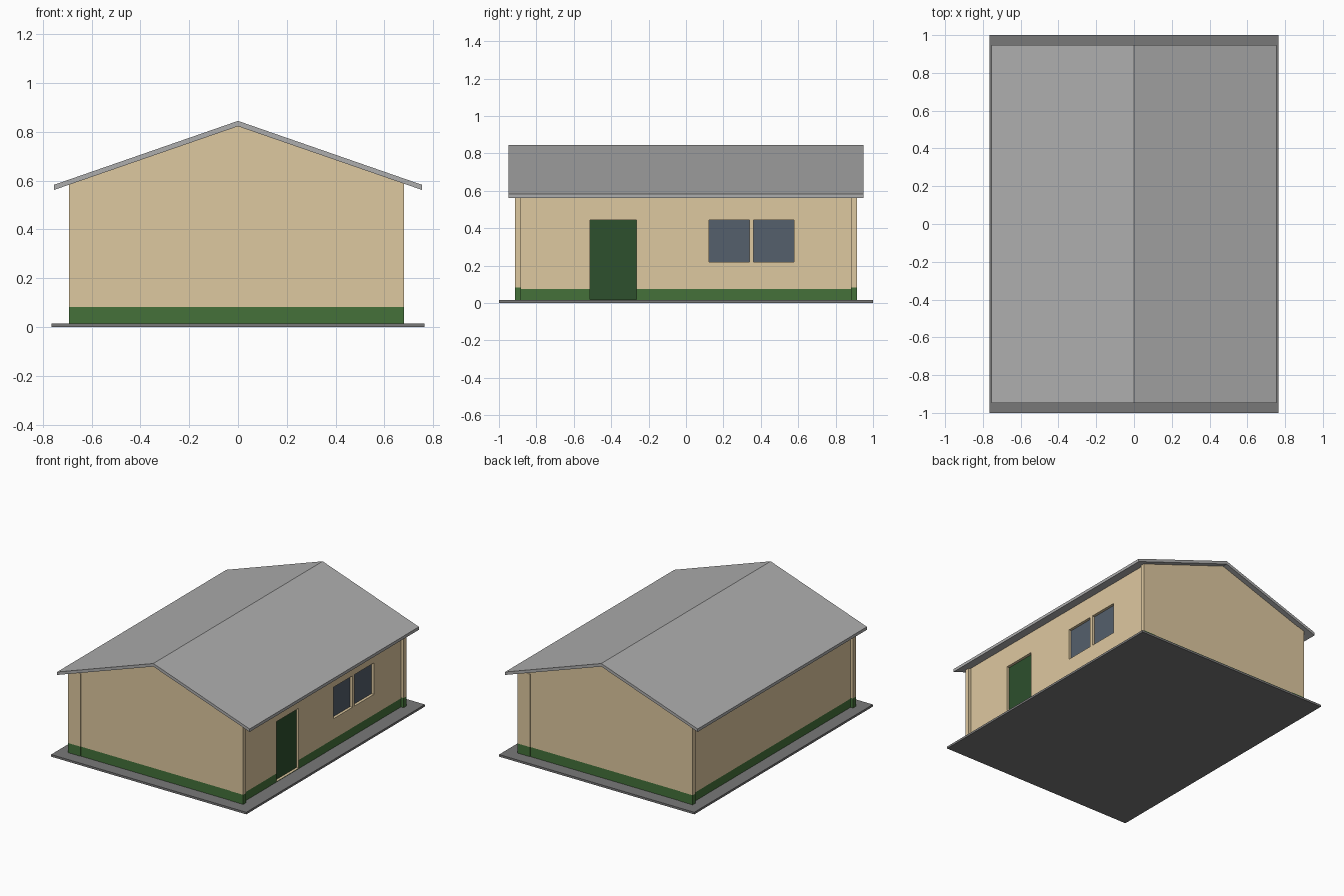
import bpy, bmesh

if "Cube" in bpy.data.objects:
    bpy.data.objects.remove(bpy.data.objects["Cube"])


def material(name, rgb):
    m = bpy.data.materials.new(name)
    m.diffuse_color = (*rgb, 1)
    m.use_nodes = True
    m.node_tree.nodes["Principled BSDF"].inputs["Base Color"].default_value = m.diffuse_color
    return m


TAN = material("plaster", (0.73, 0.58, 0.35))
GREEN = material("skirting_green", (0.058, 0.165, 0.042))
DOOR = material("door_green", (0.026, 0.08, 0.026))
GLASS = material("window_glass", (0.09, 0.115, 0.15))
ROOF = material("roof_grey", (0.42, 0.42, 0.42))
SLAB = material("slab_grey", (0.19, 0.19, 0.19))


def prism(name, profile, y0, y1, mat, band=None):
    """Extrude an xz profile along y; faces below `band` become green."""
    bm = bmesh.new()
    face = bm.faces.new([bm.verts.new((x, y0, z)) for x, z in profile])
    ext = bmesh.ops.extrude_face_region(bm, geom=[face])["geom"]
    verts = [v for v in ext if isinstance(v, bmesh.types.BMVert)]
    bmesh.ops.translate(bm, verts=verts, vec=(0, y1 - y0, 0))
    if band:
        bmesh.ops.bisect_plane(bm, geom=bm.verts[:] + bm.edges[:] + bm.faces[:],
                               plane_co=(0, 0, band), plane_no=(0, 0, 1))
        for f in bm.faces:
            if f.calc_center_median().z < band:
                f.material_index = 1
    bmesh.ops.recalc_face_normals(bm, faces=bm.faces)
    mesh = bpy.data.meshes.new(name)
    bm.to_mesh(mesh)
    bm.free()
    mesh.materials.append(mat)
    if band:
        mesh.materials.append(GREEN)
    ob = bpy.data.objects.new(name, mesh)
    bpy.context.collection.objects.link(ob)
    return ob


def box(name, x0, x1, y0, y1, z0, z1, mat, band=None):
    return prism(name, [(x0, z0), (x1, z0), (x1, z1), (x0, z1)], y0, y1, mat, band)


BASE = 0.015
WL, WR = -0.672, 0.661          # side wall planes
PL, PR = -0.692, 0.681          # outer faces of the corner pillars
RIDGE, SLOPE = 0.823, 0.346     # underside of the roof


def under(x):
    return RIDGE - SLOPE * abs(x)


# Ground slab
box("ground_slab", -0.765, 0.765, -1, 1, 0, BASE, SLAB)

# Roof: folded sheet with vertical eave ends
e = 0.755
prism("roof", [(-e, under(e)), (0, RIDGE), (e, under(e)),
               (e, under(e) + 0.021), (0, RIDGE + 0.022), (-e, under(e) + 0.021)],
      -0.948, 0.948, ROOF)

# House body and gable walls share one outline
outline = [(WL, BASE), (WR, BASE), (WR, under(WR)), (0, RIDGE), (WL, under(WL))]
body = prism("side_walls", outline, -0.89, 0.89, TAN, 0.076)
prism("front_gable", outline, -0.911, -0.89, TAN, 0.083)
prism("back_gable", outline, 0.89, 0.911, TAN, 0.083)

# Corner pillars
for side, x0, x1 in (("left", PL, -0.595), ("right", 0.582, PR)):
    for end, y0, y1 in (("front", -0.914, -0.882), ("back", 0.882, 0.914)):
        box(f"{end}_{side}_pillar", x0, x1, y0, y1, BASE, 0.60, TAN, 0.083)

# Door and windows, set back in cut openings on the right side
for name, y0, y1, z0, z1, mat in (
        ("door", -0.513, -0.264, 0.018, 0.443, DOOR),
        ("front_window", 0.123, 0.34, 0.22, 0.443, GLASS),
        ("back_window", 0.361, 0.578, 0.22, 0.443, GLASS)):
    cutter = box(name + "_cutter", 0.63, 0.75, y0, y1, z0, z1, TAN)
    cutter.hide_render = True
    cutter.display_type = 'WIRE'
    mod = body.modifiers.new(name + "_opening", 'BOOLEAN')
    mod.operation = 'DIFFERENCE'
    mod.solver = 'EXACT'
    mod.object = cutter
    box(name, 0.62, 0.642, y0, y1, z0, z1, mat)
